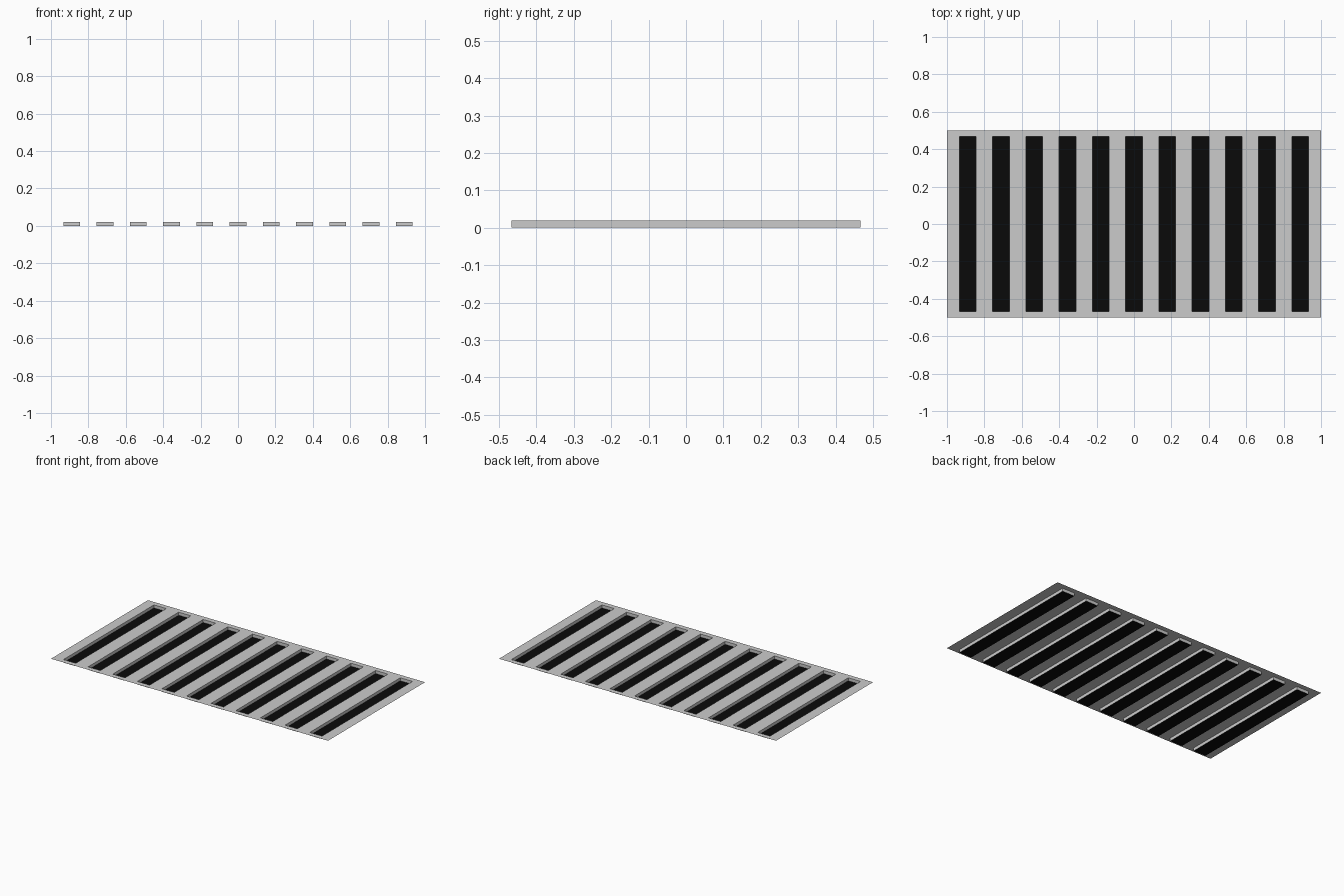
import bpy, bmesh

if "Cube" in bpy.data.objects:
    bpy.data.objects.remove(bpy.data.objects["Cube"])

N = 11                      # number of slots
TOP = 0.02                  # sheet height, slot floors lie on z = 0
EDGE_X, EDGE_Y = 0.9333, 0.4667
W = 2 * EDGE_X / (2 * N - 1)

xs = [-1] + [-EDGE_X + i * W for i in range(2 * N)] + [1]
ys = [-0.5, -EDGE_Y, EDGE_Y, 0.5]


def finish(bm, name):
    bmesh.ops.remove_doubles(bm, verts=bm.verts, dist=1e-5)
    mesh = bpy.data.meshes.new(name)
    bm.to_mesh(mesh)
    bm.free()
    obj = bpy.data.objects.new(name, mesh)
    bpy.context.collection.objects.link(obj)
    return obj


def quad(bm, *pts):
    bm.faces.new([bm.verts.new(p) for p in pts])


def flat(bm, x0, x1, y0, y1, z):
    quad(bm, (x0, y0, z), (x1, y0, z), (x1, y1, z), (x0, y1, z))


sheet, floors = bmesh.new(), bmesh.new()
for i, (x0, x1) in enumerate(zip(xs, xs[1:])):
    for j, (y0, y1) in enumerate(zip(ys, ys[1:])):
        if j == 1 and i % 2 == 1:
            # sunken slot: four walls facing inward and a dark floor
            c = [(x0, y0), (x1, y0), (x1, y1), (x0, y1)]
            for a, b in zip(c, c[1:] + c[:1]):
                quad(sheet, (*b, 0), (*a, 0), (*a, TOP), (*b, TOP))
            flat(floors, x0, x1, y0, y1, 0)
        else:
            # thin open-edged top sheet
            flat(sheet, x0, x1, y0, y1, TOP)

finish(sheet, "vent_sheet")
slot_floors = finish(floors, "slot_floors")

black = bpy.data.materials.new("black")
black.diffuse_color = (0.003, 0.003, 0.003, 1)
black.use_nodes = True
black.node_tree.nodes["Principled BSDF"].inputs["Base Color"].default_value = black.diffuse_color
slot_floors.data.materials.append(black)
